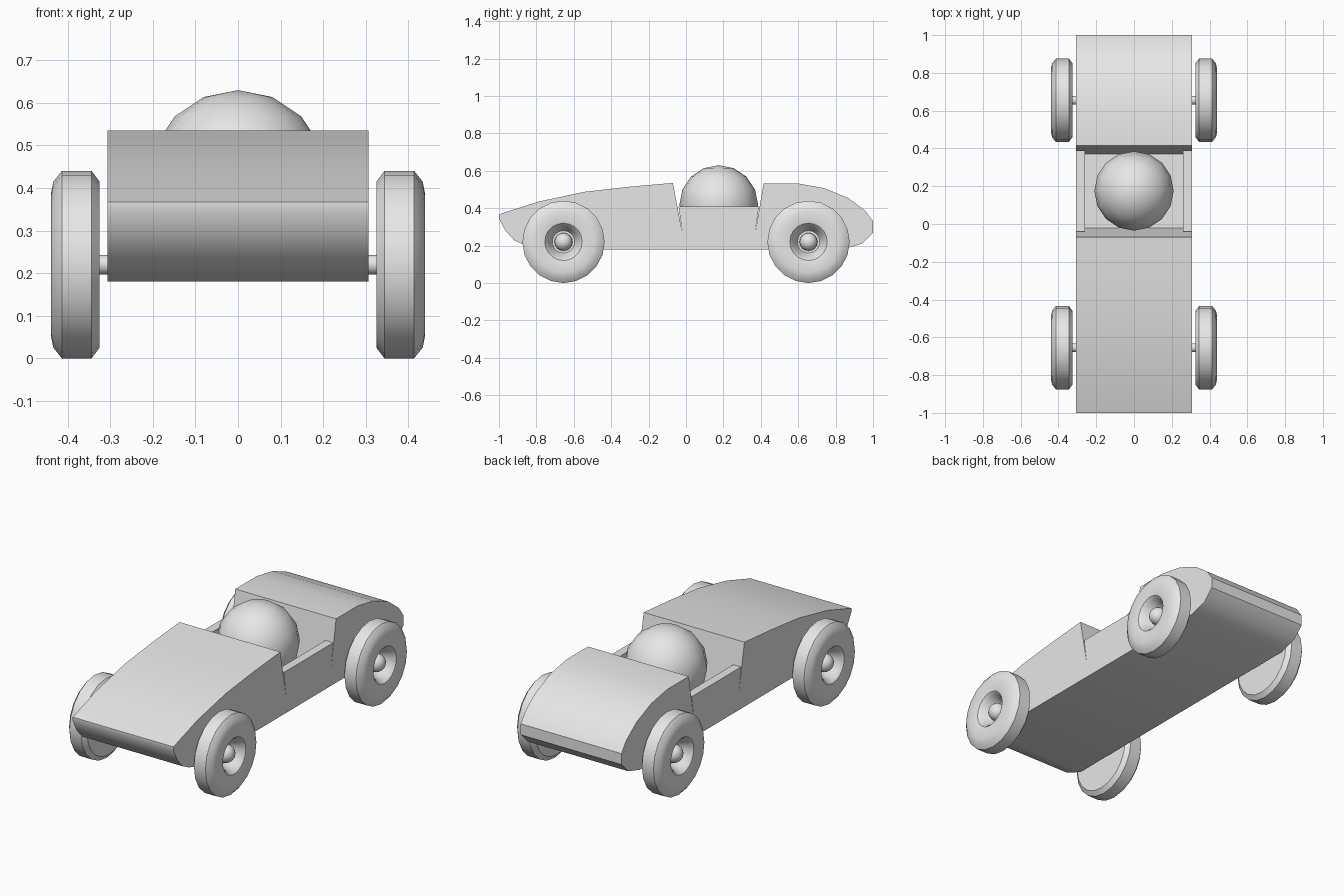
import bpy, bmesh
from math import radians, tau, cos, sin

cube = bpy.data.objects.get("Cube")
if cube:
    bpy.data.objects.remove(cube, do_unlink=True)

grey = bpy.data.materials.new("plain_grey")
grey.use_nodes = True
grey.diffuse_color = (0.8, 0.8, 0.8, 1)
grey.node_tree.nodes["Principled BSDF"].inputs["Base Color"].default_value = (0.8, 0.8, 0.8, 1)


def finish(name, bm, angle=35):
    """Turn a bmesh into a smooth-shaded object that keeps its sharp edges."""
    bmesh.ops.recalc_face_normals(bm, faces=bm.faces)
    mesh = bpy.data.meshes.new(name)
    bm.to_mesh(mesh)
    bm.free()
    mesh.materials.append(grey)
    obj = bpy.data.objects.new(name, mesh)
    bpy.context.collection.objects.link(obj)
    bpy.ops.object.select_all(action='DESELECT')
    obj.select_set(True)
    bpy.context.view_layer.objects.active = obj
    bpy.ops.object.shade_smooth_by_angle(angle=radians(angle))
    return obj


def extrude_profile(name, profile, x0, x1):
    """Extrude a (y, z) outline across x."""
    bm = bmesh.new()
    face = bm.faces.new([bm.verts.new((x0, y, z)) for y, z in profile])
    result = bmesh.ops.extrude_face_region(bm, geom=[face])
    moved = [v for v in result["geom"] if isinstance(v, bmesh.types.BMVert)]
    bmesh.ops.translate(bm, verts=moved, vec=(x1 - x0, 0, 0))
    return finish(name, bm)


def lathe(name, profile, y, z, side=1, steps=20):
    """Spin an (x, radius) outline around an axle parallel to x."""
    bm = bmesh.new()
    rings = []
    for x, r in profile:
        count = steps if r else 1
        rings.append([bm.verts.new((side * x, y + r * sin(tau * i / steps),
                                    z + r * cos(tau * i / steps))) for i in range(count)])
    for a, b in zip(rings, rings[1:]):
        for i in range(steps):
            j = (i + 1) % steps
            corners = [a[i % len(a)], a[j % len(a)], b[j % len(b)], b[i % len(b)]]
            bm.faces.new(list(dict.fromkeys(corners)))
    return finish(name, bm)


def ball(name, radius, location, segments=16, rings=8):
    bm = bmesh.new()
    bmesh.ops.create_uvsphere(bm, u_segments=segments, v_segments=rings, radius=radius)
    bmesh.ops.translate(bm, verts=bm.verts, vec=location)
    return finish(name, bm, 60)


# Body with the open cockpit notch
nose = [(-0.8, 0.18), (-0.87, 0.205), (-0.92, 0.23), (-0.965, 0.28), (-1, 0.345), (-1, 0.367)]
hood = [(-0.79, 0.435), (-0.54, 0.488), (-0.3, 0.515), (-0.07, 0.535)]
cockpit = [(-0.02, 0.27), (0.37, 0.27), (0.415, 0.532)]
tail = [(0.6, 0.532), (0.74, 0.507), (0.87, 0.453), (0.96, 0.385),
        (1, 0.33), (1, 0.27), (0.94, 0.21), (0.84, 0.18)]
extrude_profile("body", nose + hood + cockpit + tail, -0.307, 0.307)

# Low side walls of the cockpit
wall = [(-0.02, 0.27), (0.37, 0.27), (0.39, 0.41), (-0.04, 0.41)]
for side, label in ((1, "left"), (-1, "right")):
    extrude_profile(label + "_cockpit_wall", wall, side * 0.26, side * 0.307)

# Driver's round head
ball("driver_head", 0.21, (0, 0.175, 0.42))

# Wheels, axles and round axle caps
tyre = [(0.365, 0), (0.365, 0.06), (0.385, 0.072), (0.42, 0.085), (0.436, 0.1),
        (0.44, 0.12), (0.44, 0.165), (0.434, 0.195), (0.414, 0.22),
        (0.344, 0.22), (0.325, 0.195), (0.325, 0)]
for y, end in ((-0.655, "front"), (0.655, "rear")):
    lathe(end + "_axle", [(-0.37, 0), (-0.37, 0.023), (0.37, 0.023), (0.37, 0)], y, 0.22, steps=16)
    for side, label in ((1, "left"), (-1, "right")):
        lathe(f"{end}_{label}_wheel", tyre, y, 0.22, side)
        ball(f"{end}_{label}_axle_cap", 0.048, (side * 0.385, y, 0.22))
